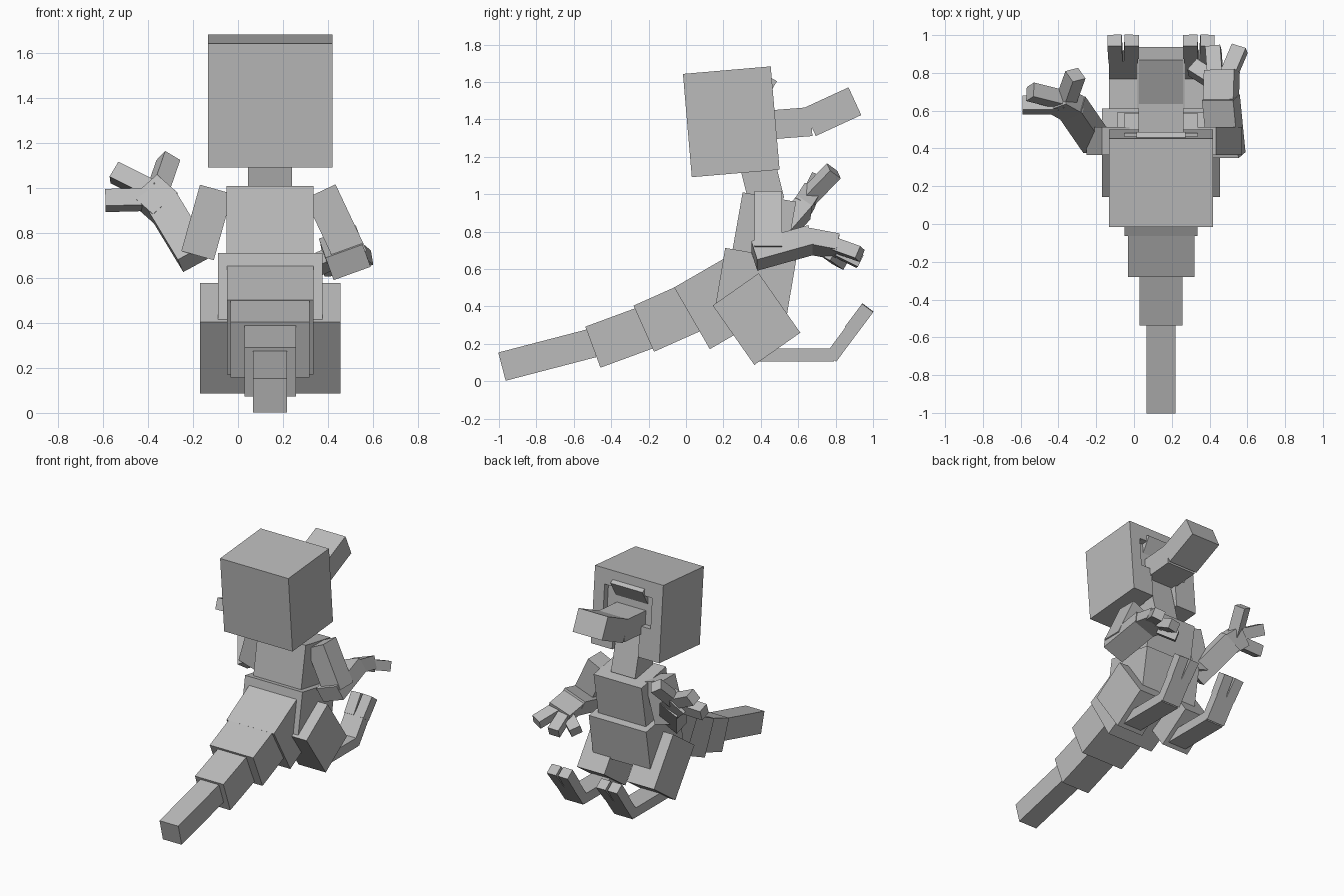
import bpy
import bmesh
from math import radians
from mathutils import Vector, Matrix

cube = bpy.data.objects.get("Cube")
if cube:
    bpy.data.objects.remove(cube, do_unlink=True)

MID = 0.143  # body centre line

grey = bpy.data.materials.new("plain grey")
grey.use_nodes = True
colour = (0.5, 0.5, 0.5, 1)
grey.diffuse_color = colour
grey.node_tree.nodes["Principled BSDF"].inputs["Base Color"].default_value = colour


def add_box(name, size, matrix):
    mesh = bpy.data.meshes.new(name)
    bm = bmesh.new()
    bmesh.ops.create_cube(bm, size=1)
    bmesh.ops.scale(bm, vec=size, verts=bm.verts)
    bm.to_mesh(mesh)
    bm.free()
    mesh.materials.append(grey)
    obj = bpy.data.objects.new(name, mesh)
    obj.matrix_world = matrix
    bpy.context.scene.collection.objects.link(obj)
    return obj


def pitched(name, y, z, size, angle, x=MID):
    """Box tilted about the sideways axis."""
    return add_box(name, size, Matrix.Translation((x, y, z))
                   @ Matrix.Rotation(radians(angle), 4, 'X'))


def limb(name, start, end, width, thick, side=(1, 0, 0)):
    """Box running between two points, its width lying along side."""
    a, b = Vector(start), Vector(end)
    d = (b - a).normalized()
    s = Vector(side)
    s = (s - d * s.dot(d)).normalized()
    rot = Matrix((s, d, s.cross(d))).transposed().to_4x4()
    return add_box(name, (width, (b - a).length, thick),
                   Matrix.Translation((a + b) / 2) @ rot)


# Hood-like head with an opening for the face and neck
head = pitched("head", 0.242, 1.387, (0.553, 0.471, 0.554), 4.9)
for name, width, height, z in (("face_cutter", 0.385, 0.22, 0.055),
                               ("neck_cutter", 0.21, 0.3, -0.2)):
    cutter = pitched(name, 0, 0, (width, 0.2, height), 0)
    cutter.matrix_world = head.matrix_world @ Matrix.Translation((0, 0.235, z))
    cutter.hide_render = True
    cutter.hide_viewport = True
    cut = head.modifiers.new(name, 'BOOLEAN')
    cut.operation = 'DIFFERENCE'
    cut.solver = 'EXACT'
    cut.object = cutter

# Face inside the hood, brow and snout
pitched("inner_face", 0.36, 1.41, (0.4, 0.14, 0.3), 4.9)
pitched("brow", 0.42, 1.55, (0.26, 0.06, 0.16), -30)
limb("snout_base", (MID, 0.38, 1.365), (MID, 0.67, 1.388), 0.236, 0.155)
limb("snout_tip", (MID, 0.66, 1.385), (MID, 0.903, 1.497), 0.238, 0.163)

# Neck and trunk
pitched("neck", 0.385, 1.15, (0.195, 0.19, 0.4), 14)
pitched("chest", 0.417, 0.822, (0.387, 0.29, 0.33), -10)
pitched("belly", 0.374, 0.53, (0.465, 0.385, 0.305), -9.6)

# Tapering tail
for i, (y, z, width, length, height, angle) in enumerate((
        (0.175, 0.419, 0.385, 0.33, 0.381, 30),
        (-0.075, 0.348, 0.352, 0.33, 0.27, 24),
        (-0.343, 0.239, 0.23, 0.33, 0.234, 20.2),
        (-0.742, 0.141, 0.152, 0.5, 0.156, 14.6))):
    pitched(f"tail_segment_{i + 1}", y, z, (width, length, height), angle)

# Legs with upturned two-toed feet
for label, s in (("left", 1), ("right", -1)):
    pitched(f"{label}_thigh", 0.377, 0.332, (0.22, 0.3, 0.388), 35, MID + s * 0.202)
    fx = MID + s * 0.2
    limb(f"{label}_shin", (fx, 0.37, 0.14), (fx, 0.79, 0.14), 0.15, 0.07)
    limb(f"{label}_foot", (fx, 0.775, 0.125), (fx, 0.89, 0.28), 0.15, 0.07)
    for toe, t in (("outer", s), ("inner", -s)):
        limb(f"{label}_{toe}_toe", (fx + t * 0.04, 0.88, 0.27),
             (fx + t * 0.046, 0.972, 0.393), 0.076, 0.075)

# Left arm reaching forward, palm down
tilt = (0.94, 0, 0.34)
limb("left_upper_arm", (0.366, 0.44, 0.985), (0.505, 0.44, 0.69), 0.15, 0.147)
limb("left_forearm", (0.49, 0.365, 0.67), (0.46, 0.67, 0.755), 0.175, 0.11, tilt)
limb("left_hand", (0.46, 0.65, 0.75), (0.465, 0.81, 0.72), 0.17, 0.09, tilt)
for i, (start, end) in enumerate((
        ((0.50, 0.79, 0.73), (0.56, 0.93, 0.68)),
        ((0.43, 0.79, 0.71), (0.42, 0.93, 0.64)),
        ((0.42, 0.76, 0.69), (0.31, 0.83, 0.64)))):
    limb(f"left_finger_{i + 1}", start, end, 0.08, 0.07, (0.8, -0.4, 0.3))

# Right arm raised outwards, fingers spread
limb("right_upper_arm", (-0.097, 0.44, 0.995), (-0.18, 0.44, 0.70), 0.15, 0.147)
limb("right_forearm", (-0.19, 0.42, 0.69), (-0.335, 0.63, 0.93), 0.15, 0.1, (0.8, 0.1, 0.5))
limb("right_hand", (-0.32, 0.61, 0.91), (-0.41, 0.66, 0.99), 0.15, 0.1, (0.6, 0.3, 0.7))
for i, (start, end) in enumerate((
        ((-0.40, 0.63, 0.95), (-0.59, 0.63, 0.945)),
        ((-0.39, 0.66, 0.99), (-0.55, 0.70, 1.07)),
        ((-0.36, 0.65, 0.98), (-0.31, 0.79, 1.125)))):
    limb(f"right_finger_{i + 1}", start, end, 0.08, 0.08, (0.4, 0.3, 0.8))
